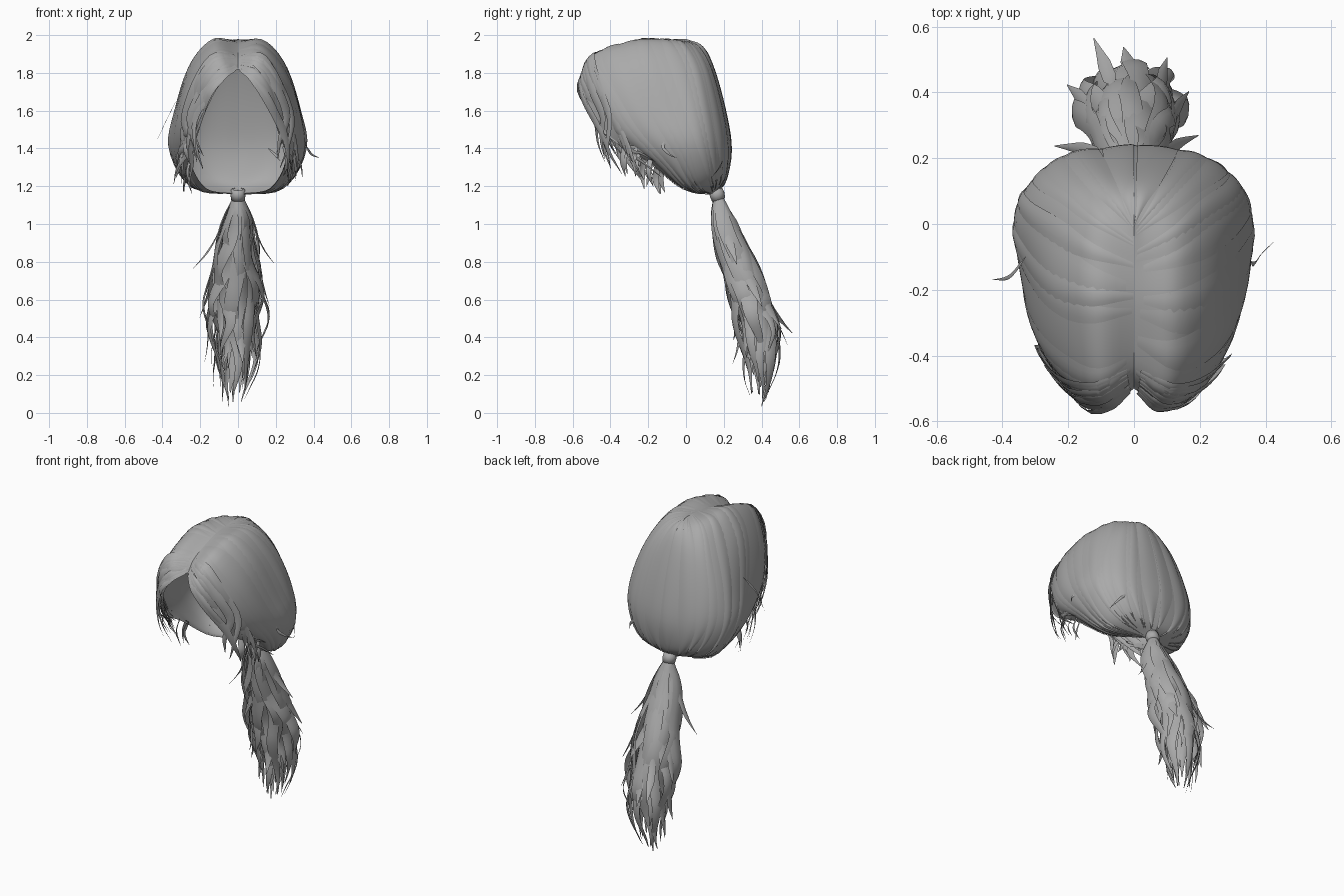
import bpy, math, random
from mathutils import Vector

random.seed(4)
rnd = random.uniform
if "Cube" in bpy.data.objects:
    bpy.data.objects.remove(bpy.data.objects["Cube"])

hair = bpy.data.materials.new("hair grey")
hair.use_nodes = True
COLOR = (0.4, 0.4, 0.4, 1)
hair.diffuse_color = COLOR
hair.node_tree.nodes["Principled BSDF"].inputs["Base Color"].default_value = COLOR


def spline(pts, t):
    """Smooth curve through pts, t from 0 to 1."""
    n = len(pts) - 1
    f = min(max(t, 0), 1) * n
    i = min(int(f), n - 1)
    f -= i
    b, c = pts[i], pts[i + 1]
    a = pts[i - 1] if i else b * 2 - c
    d = pts[i + 2] if i + 2 <= n else c * 2 - b
    return (b * 2 + (c - a) * f + (a * 2 - b * 5 + c * 4 - d) * f * f
            + (b * 3 - a - c * 3 + d) * f ** 3) * 0.5


def vecs(*rows):
    return [Vector(r) for r in rows]


def build(name, grids):
    """Mesh made of one or more rectangular grids of points."""
    verts, faces = [], []
    for g in grids:
        o, w = len(verts), len(g[0])
        verts += [p for row in g for p in row]
        for r in range(len(g) - 1):
            for c in range(w - 1):
                k = o + r * w + c
                faces.append((k, k + 1, k + w + 1, k + w))
    me = bpy.data.meshes.new(name)
    me.from_pydata(verts, [], faces)
    me.materials.append(hair)
    me.shade_smooth()
    ob = bpy.data.objects.new(name, me)
    bpy.context.collection.objects.link(ob)


# Guide curves from the parting to the tie, front hairline first
TIE = (0.02, 0.14, 1.16)
guides = [
    vecs((0, -.5, 1.82), (.075, -.555, 1.77), (.165, -.53, 1.63), (.23, -.42, 1.47),
         (.25, -.2, 1.33), (.17, -.02, 1.19), TIE),
    vecs((0, -.43, 1.89), (.12, -.49, 1.89), (.25, -.41, 1.73), (.32, -.28, 1.52),
         (.32, -.12, 1.34), (.22, .02, 1.185), TIE),
    vecs((0, -.25, 1.955), (.13, -.25, 1.97), (.25, -.2, 1.84), (.33, -.1, 1.6),
         (.36, 0, 1.4), (.25, .08, 1.205), TIE),
    vecs((0, -.1, 1.975), (.13, -.04, 1.96), (.23, .03, 1.82), (.31, .08, 1.6),
         (.32, .12, 1.4), (.22, .15, 1.23), TIE),
    vecs((0, -.03, 1.98), (.08, .05, 1.94), (.14, .12, 1.82), (.19, .18, 1.6),
         (.2, .21, 1.4), (.13, .2, 1.24), TIE),
    vecs((0, 0, 1.98), (0, .09, 1.94), (0, .15, 1.82), (0, .21, 1.6),
         (0, .24, 1.4), (0, .215, 1.24), (0, .17, 1.17)),
]


def scalp(u, v, side=1, lift=0.0):
    """Point on the combed surface: u front to back, v parting to tie."""
    def at(a, b):
        p = spline([spline(g, b) for g in guides], a)
        p.x = max(p.x, 0)
        return p
    p = at(u, v)
    if lift:
        e = 0.01
        du = at(min(u + e, 1), v) - at(max(u - e, 0), v)
        dv = at(u, min(v + e, 1)) - at(u, max(v - e, 0))
        n = du.cross(dv).normalized()
        if n.dot(p - Vector((0, -.1, 1.55))) < 0:
            n = -n
        p = p + n * lift
    return Vector((p.x * side, p.y, p.z))


SIDES = ((1, "left"), (-1, "right"))

# Combed cap, two halves meeting in the parting
for side, label in SIDES:
    build("cap_" + label, [[[scalp(i / 30, j / 36, side) for i in range(31)]
                            for j in range(37)]])

# Broad, low locks lying on the cap
for side, label in SIDES:
    locks = []
    for k in range(13):
        u0 = (k + rnd(0, 1)) / 13
        u1 = u0 + rnd(-.08, .08)
        v0, v1 = rnd(0, .04), rnd(.85, 1)
        width, high = rnd(.03, .06), rnd(.003, .007)
        grid = []
        for j in range(25):
            t = j / 24
            w = width * min(1, 2.5 * t + .3, 3 * (1 - t) + .02)
            u = u0 + (u1 - u0) * t
            row = []
            for c in (-1, -.5, 0, .5, 1):
                uu = min(max(u + c * w, 0), 1)
                row.append(scalp(uu, v0 + (v1 - v0) * t, side,
                                 high * (1 - .7 * c * c) * min(1, 6 * t + .05)))
            grid.append(row)
        locks.append(grid)
    build("combed_locks_" + label, locks)


def ribbon(path, width, out, steps=18, bow=0.25, start=0.3, tip=2.2):
    """Tapered curved card along a path; out(p) gives its outward direction."""
    grid = []
    for j in range(steps + 1):
        t = j / steps
        p = spline(path, t)
        d = spline(path, min(t + .03, 1)) - spline(path, max(t - .03, 0))
        n = out(p)
        s = d.cross(n).normalized()
        n = s.cross(d).normalized()
        w = width * min(1, start + 3 * t, tip * (1 - t) + .06)
        grid.append([p + s * (w * c) - n * (bow * w * c * c) for c in (-1, -.4, .4, 1)])
    return grid


def from_head(p):
    return (p - Vector((0, -.1, 1.55))).normalized()


# Loose fringe locks sweeping off the parting and hanging past the hairline
for side, label, count in ((1, "left", 11), (-1, "right", 19)):
    fringe = []
    for k in range(count):
        u, a = rnd(0, .2), k / (count - 1)
        end = Vector((side * (.2 + .12 * a + rnd(-.03, .03)), -.43 + .3 * a,
                      1.38 - .12 * a + rnd(-.08, .08)))
        mid = scalp(u * .6, .42 + .16 * a, side, rnd(.005, .025))
        path = [scalp(u, .03, side, .004), scalp(u, .17, side, .012),
                scalp(u * .8, .3, side, rnd(.008, .022)), mid,
                mid.lerp(end, .6) + Vector((side * rnd(-.01, .02), -.015, .01)), end]
        fringe.append(ribbon(path, rnd(.012, .028), from_head))
    # Thin tips hanging from the lower edge
    for k in range(6):
        p = scalp(rnd(0, .1), rnd(.52, .72), side)
        drop = rnd(.1, .17)
        path = [p, p + Vector((side * .015, -.01, -drop * .5)),
                p + Vector((side * rnd(-.03, .03), rnd(-.03, .02), -drop))]
        fringe.append(ribbon(path, rnd(.01, .018), from_head, 8, start=1))
    build("fringe_" + label, fringe)

# Stray hairs at the temples
build("stray_hairs", [
    ribbon(vecs((.33, -.02, 1.5), (.36, -.12, 1.42), (.39, -.09, 1.37), (.43, -.05, 1.35)),
           .008, from_head),
    ribbon(vecs((-.33, -.1, 1.65), (-.38, -.16, 1.55), (-.43, -.17, 1.44)), .006, from_head),
    ribbon(vecs((.16, .2, 1.4), (.25, .19, 1.32), (.3, .14, 1.25)), .008, from_head)])

# Hair tie: a short rounded sleeve along the tail's direction
axis = Vector((0, .3, -1)).normalized()
across = Vector((1, 0, 0))
up = axis.cross(across)
sleeve = []
for h, r in ((-.03, .025), (-.028, .036), (0, .04), (.028, .036), (.03, .025)):
    sleeve.append([Vector((0, .165, 1.155)) + axis * h
                   + (across * math.cos(a) + up * math.sin(a)) * r
                   for a in [math.tau * i / 20 for i in range(21)]])
build("hair_tie", [sleeve])

# Tail: centre line, then half width and half depth as x and y of a second curve
centre = vecs((0, .17, 1.15), (0, .2, 1.02), (-.015, .27, .82), (-.015, .34, .6),
              (-.01, .385, .4), (-.02, .39, .2), (-.02, .385, .03))
size = vecs((.025, .025, 0), (.09, .06, 0), (.135, .095, 0), (.165, .11, 0),
            (.155, .11, 0), (.115, .08, 0), (.07, .025, 0))


def tail_point(angle, t, scale):
    c, s = spline(centre, t), spline(size, t)
    return c + Vector((math.cos(angle) * s.x, math.sin(angle) * s.y, 0)) * scale


def from_tail(p):
    t = min(max((1.15 - p.z) / 1.12, 0), 1)
    d = p - spline(centre, t)
    d.z = 0
    return d.normalized() if d.length > 1e-4 else Vector((0, 1, 0))


# Wavy locks in two layers round the tail
for name, count, scale, width in (("tail_outer_locks", 24, .95, .038),
                                  ("tail_inner_locks", 14, .6, .042)):
    locks = []
    for k in range(count):
        a0 = math.tau * (k + rnd(-.3, .3)) / count
        phase, wave, end = rnd(0, 6), rnd(.1, .3), rnd(.75, 1)
        full = scale * rnd(.85, 1.05)
        path = []
        for j in range(15):
            t = j / 14
            swing = wave * math.sin(phase + 13 * t) * min(1, 2 * t)
            r = full * (1 + .16 * math.sin(phase * 2 + 15 * t) * min(1, 1.5 * t))
            path.append(tail_point(a0 + swing, t * end, r))
        locks.append(ribbon(path, width * rnd(.75, 1.15), from_tail, 36, tip=3))
    build(name, locks)

# Flyaway locks curling out of the tail
fly = []
for angle, t, reach in ((3.3, .2, .1), (-.2, .18, .08), (1.9, .47, .1), (1.5, .52, .05),
                        (.8, .45, .05), (3, .6, .04), (-1.5, .6, .06), (-2.2, .5, .05),
                        (.2, .35, .04), (2.6, .4, .05)):
    d = Vector((math.cos(angle), math.sin(angle), 0))
    path = [tail_point(angle + .06 * s, t + s * .045, .95) + d * (reach * s * s / 16)
            for s in range(5)]
    fly.append(ribbon(path, .022, from_tail))
build("tail_flyaways", fly)
